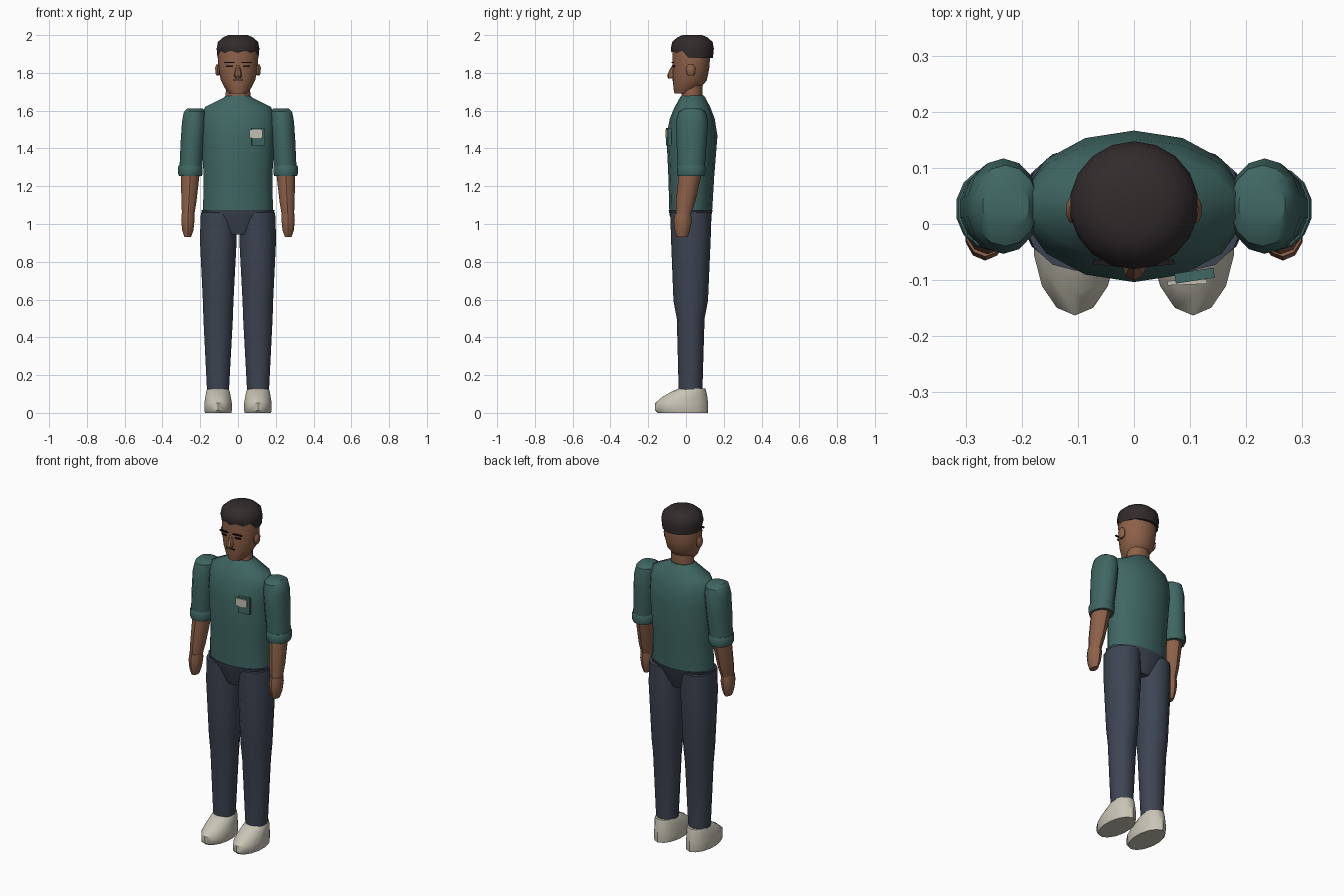
import bpy, bmesh
from math import sin, cos, pi, radians
from mathutils import Vector

if "Cube" in bpy.data.objects:
    bpy.data.objects.remove(bpy.data.objects["Cube"])


def material(name, red, green, blue):
    colour = (red, green, blue, 1)
    mat = bpy.data.materials.new(name)
    mat.use_nodes = True
    mat.diffuse_color = colour
    mat.node_tree.nodes["Principled BSDF"].inputs["Base Color"].default_value = colour
    return mat


teal_cloth = material("teal cloth", .05, .135, .125)
brown_skin = material("brown skin", .27, .12, .066)
navy_cloth = material("navy cloth", .047, .058, .085)
off_white = material("off white", .58, .55, .46)
dark_hair = material("dark hair", .032, .024, .025)
black_ink = material("black ink", .012, .01, .01)
badge_grey = material("badge grey", .56, .53, .45)


def finish(bm, name, mat):
    """Turn the bmesh into a shaded object of one colour."""
    bmesh.ops.recalc_face_normals(bm, faces=bm.faces[:])
    mesh = bpy.data.meshes.new(name)
    bm.to_mesh(mesh)
    bm.free()
    mesh.materials.append(mat)
    part = bpy.data.objects.new(name, mesh)
    bpy.context.collection.objects.link(part)
    bpy.ops.object.select_all(action="DESELECT")
    bpy.context.view_layer.objects.active = part
    part.select_set(True)
    bpy.ops.object.shade_smooth_by_angle(angle=radians(40))
    return part


def loft(name, mat, start, end, size, profile, sides=14, side=1, anchor=0):
    """Skin level rings along an axis from start to end.

    Each profile entry is (fraction along axis, width scale, depth scale);
    depth follows width when left out. side=-1 mirrors the part in x.
    anchor holds the back (+) or the front (-) of the rings in line.
    """
    bm = bmesh.new()
    loops = []
    for ring in profile:
        centre = Vector(start).lerp(Vector(end), ring[0])
        width = size[0] * ring[1]
        depth = size[1] * ring[-1]
        centre.y += anchor * (size[1] - depth)
        loop = []
        for step in range(sides):
            angle = 2 * pi * step / sides
            offset = Vector((width * sin(angle), -depth * cos(angle), 0))
            point = centre + offset
            point.x *= side
            loop.append(bm.verts.new(point))
        loops.append(loop)
    for lower, upper in zip(loops, loops[1:]):
        for this in range(sides):
            after = (this + 1) % sides
            bm.faces.new((lower[this], lower[after], upper[after], upper[this]))
    bm.faces.new(loops[0])
    bm.faces.new(loops[-1])
    return finish(bm, name, mat)


def plate(name, mat, centre, size, turn=0):
    """A thin box turned about the vertical."""
    bm = bmesh.new()
    bmesh.ops.create_cube(bm, size=1)
    bmesh.ops.scale(bm, vec=size, verts=bm.verts)
    part = finish(bm, name, mat)
    part.location = centre
    part.rotation_euler.z = turn


# Shirt body with sloping shoulders and a short collar
loft("shirt_body", teal_cloth, start=(0, .025, 1.07), end=(0, .035, 1.68), size=(.2, .135),
     profile=[(0, .95, .84), (.3, .93, .9), (.65, 1), (.8, 1, .88), (.9, .9, .7),
              (.98, .4, .5), (1, .33, .44)])

# Pelvis wedge between the legs
loft("pelvis", navy_cloth, start=(0, .02, .945), end=(0, .025, 1.075), size=(.2, .117),
     profile=[(0, .35, .65), (.8, .95), (1, 1)])

for side, word in ((1, "left"), (-1, "right")):
    # Trouser leg with a step at the knee
    loft(word + "_leg", navy_cloth, start=(.106, .024, .125), end=(.104, .026, 1.06),
         size=(.1, .105), side=side,
         profile=[(0, .6), (.4, .8, .7), (.5, .83, .87), (.85, 1), (1, .95, 1.04)])
    # Shoe, longest at the sole and closing towards the heel
    loft(word + "_shoe", off_white, start=(.105, -.023, 0), end=(.106, -.023, .13),
         size=(.075, .14), side=side, anchor=.8,
         profile=[(0, .95), (.1, 1), (.4, 1), (.65, .92, .85), (.88, .85, .64), (1, .75, .5)])
    # Sleeve, cuff, forearm and hand
    loft(word + "_sleeve", teal_cloth, start=(.252, .027, 1.27), end=(.228, .033, 1.612),
         size=(.065, .085), side=side,
         profile=[(0, .93, .82), (.5, 1, .95), (.8, 1), (.95, .9, .85), (1, .65, .5)])
    loft(word + "_cuff", teal_cloth, start=(.252, .027, 1.255), end=(.252, .027, 1.31),
         size=(.066, .075), side=side,
         profile=[(0, .95), (.2, 1), (.9, 1), (1, .95)])
    loft(word + "_forearm", brown_skin, start=(.264, -.014, 1.045), end=(.252, .023, 1.27),
         size=(.052, .06), side=side, sides=10,
         profile=[(0, .65), (.3, .8, .85), (1, 1)])
    loft(word + "_hand", brown_skin, start=(.266, -.02, .93), end=(.265, -.016, 1.055),
         size=(.037, .048), side=side, sides=10,
         profile=[(0, .5, .6), (.3, .85), (.7, 1), (1, .95, .88)])
    # Ear, eye and brow
    loft(word + "_ear", brown_skin, start=(.107, .025, 1.785), end=(.108, .025, 1.845),
         size=(.014, .025), side=side, sides=10,
         profile=[(0, .5), (.2, .9), (.7, 1), (1, .5)])
    plate(word + "_eye", black_ink, centre=(side * .046, -.067, 1.834),
          size=(.032, .009, .008), turn=side * .2)
    plate(word + "_brow", black_ink, centre=(side * .045, -.07, 1.855),
          size=(.054, .009, .007), turn=side * .1)

# Neck, head, nose and mouth
loft("neck", brown_skin, start=(0, .03, 1.65), end=(0, .035, 1.76), size=(.068, .056),
     profile=[(0, 1), (1, .95)])
loft("head", brown_skin, start=(0, .028, 1.69), end=(0, .028, 1.95), size=(.107, .1),
     sides=16, anchor=-.8,
     profile=[(0, .4, .45), (.1, .63, .7), (.27, .85, .9), (.5, .97), (.77, 1), (1, .93)])
loft("nose", brown_skin, start=(0, -.08, 1.77), end=(0, -.065, 1.84), size=(.021, .023),
     sides=8, profile=[(0, .6), (.2, 1), (.5, .85), (1, .4)])
plate("mouth", black_ink, centre=(0, -.07, 1.762), size=(.052, .008, .005))

# Cropped hair, its lower edge raised to a ragged fringe at the front
hair = loft("hair", dark_hair, start=(0, .033, 1.88), end=(0, .034, 2), size=(.115, .114),
            sides=18, profile=[(0, .96), (.4, 1), (.7, .94), (.9, .7), (1, .45)])
for vert in hair.data.vertices:
    if vert.co.z < 1.89 and vert.co.y < 0:
        vert.co.z += .025 + .012 * (vert.index % 2)

# Chest pocket and name badge
plate("chest_pocket", teal_cloth, centre=(.108, -.092, 1.462), size=(.07, .018, .094), turn=.15)
plate("badge", badge_grey, centre=(.095, -.104, 1.478), size=(.07, .008, .046), turn=.04)
